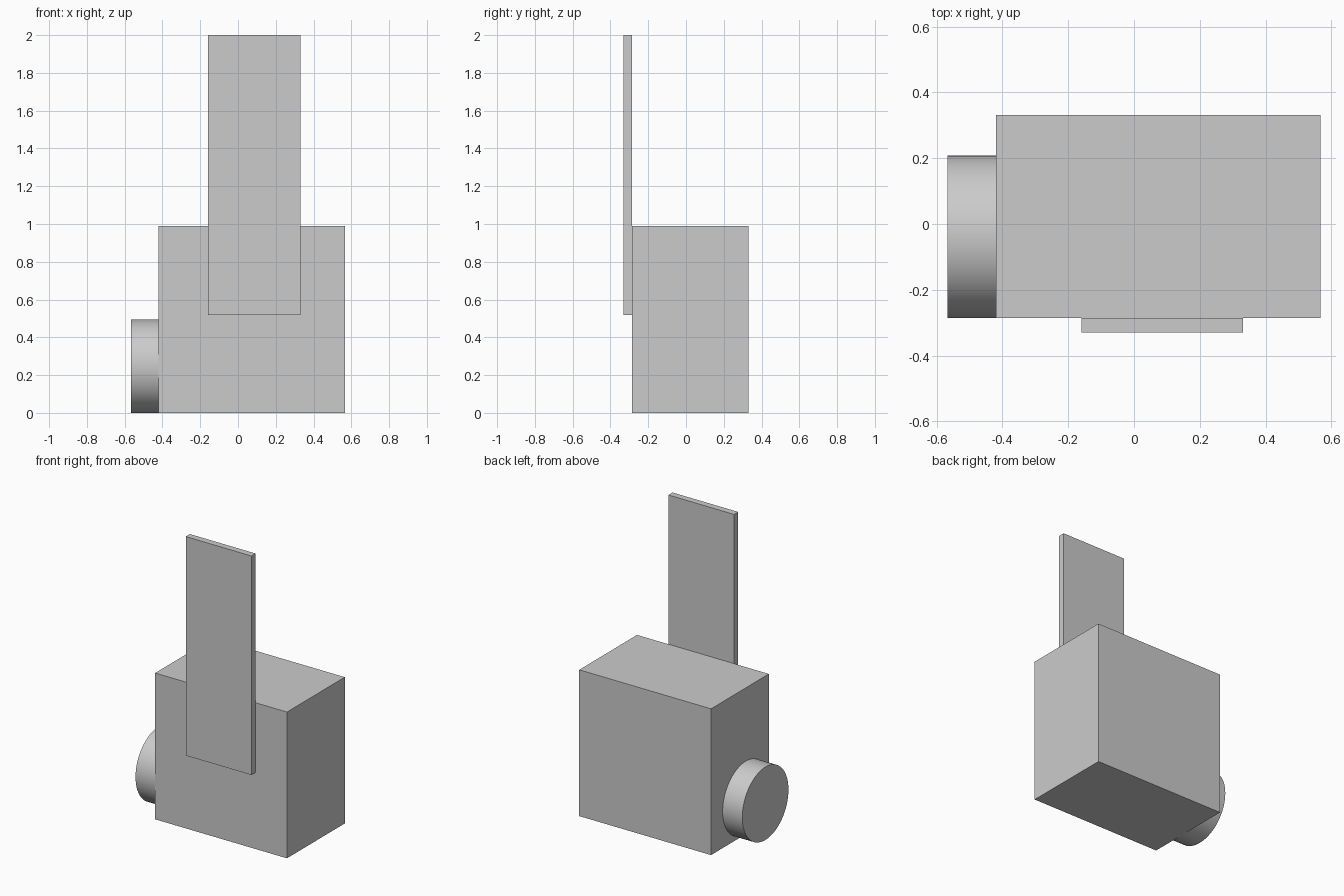
import bpy
import math
from mathutils import Vector

cube = bpy.data.objects.get("Cube")
if cube:
    bpy.data.objects.remove(cube, do_unlink=True)

# Single plain grey
grey = bpy.data.materials.new("light_grey")
grey.use_nodes = True
colour = (0.6, 0.6, 0.6, 1.0)
grey.diffuse_color = colour
grey.node_tree.nodes["Principled BSDF"].inputs["Base Color"].default_value = colour


def box(name, low, high):
    """Axis-aligned block between two corners."""
    low, high = Vector(low), Vector(high)
    bpy.ops.mesh.primitive_cube_add(size=1, location=(low + high) / 2)
    obj = bpy.context.object
    obj.name = name
    obj.scale = high - low
    bpy.ops.object.transform_apply(location=False, rotation=False, scale=True)
    obj.data.materials.append(grey)
    return obj


# Main block
body = box("body", (-0.42, -0.286, 0), (0.567, 0.332, 0.99))

# Tall thin plate on the front
box("front_plate", (-0.16, -0.33, 0.518), (0.332, -0.286, 2.0))

# Round knob on the right side, flush with the base and the front
radius = 0.247
x_outer, x_inner = -0.567, -0.42
bpy.ops.mesh.primitive_cylinder_add(
    vertices=64, radius=radius, depth=x_inner - x_outer,
    location=((x_outer + x_inner) / 2, -0.286 + radius, radius),
    rotation=(0, math.pi / 2, 0))
knob = bpy.context.object
knob.name = "side_knob"
knob.data.materials.append(grey)
bpy.ops.object.shade_smooth_by_angle(angle=math.radians(30))
